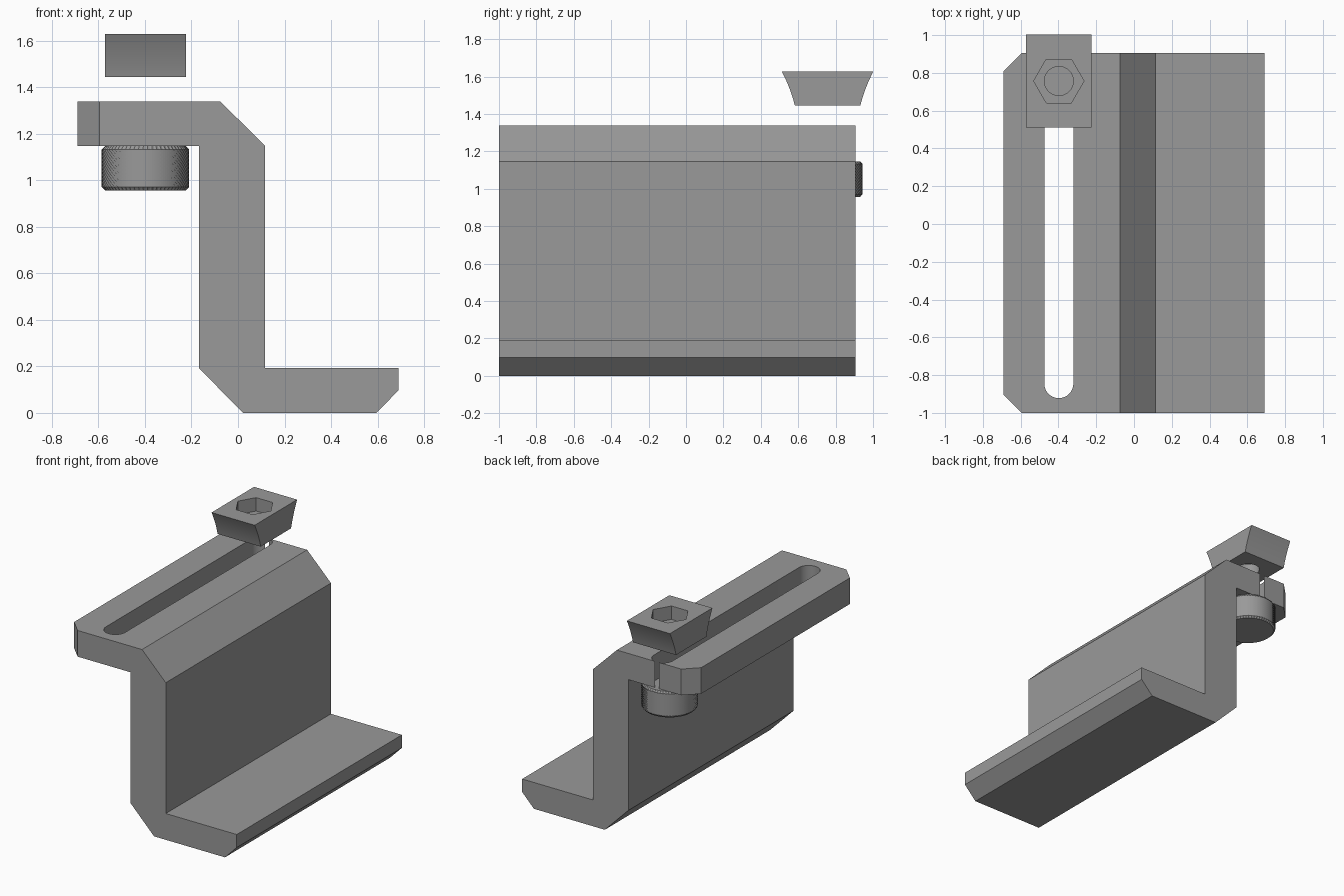
import bpy, bmesh, math
from mathutils import Vector

if "Cube" in bpy.data.objects:
    bpy.data.objects.remove(bpy.data.objects["Cube"])

grey = bpy.data.materials.new("metal grey")
grey.diffuse_color = (0.32, 0.32, 0.32, 1)
grey.use_nodes = True
grey.node_tree.nodes["Principled BSDF"].inputs["Base Color"].default_value = grey.diffuse_color


def prism(name, base, push):
    """Extrude a closed polygon along a vector."""
    bm = bmesh.new()
    face = bm.faces.new([bm.verts.new(p) for p in base])
    ext = bmesh.ops.extrude_face_region(bm, geom=[face])
    verts = [g for g in ext["geom"] if isinstance(g, bmesh.types.BMVert)]
    bmesh.ops.translate(bm, verts=verts, vec=Vector(push))
    bmesh.ops.recalc_face_normals(bm, faces=bm.faces)
    return finish(name, bm)


def finish(name, bm):
    me = bpy.data.meshes.new(name)
    bm.to_mesh(me)
    bm.free()
    me.materials.append(grey)
    ob = bpy.data.objects.new(name, me)
    bpy.context.collection.objects.link(ob)
    return ob


def circle(cx, cy, z, r, n, start=0.0, sweep=2 * math.pi, closed=True):
    steps = n if closed else n - 1
    return [(cx + r * math.cos(start + sweep * i / steps),
             cy + r * math.sin(start + sweep * i / steps), z) for i in range(n)]


def activate(ob):
    bpy.ops.object.select_all(action='DESELECT')
    ob.select_set(True)
    bpy.context.view_layer.objects.active = ob


def cut(ob, cutters):
    """Subtract the cutters, then discard them."""
    activate(ob)
    for c in cutters:
        m = ob.modifiers.new("cut", 'BOOLEAN')
        m.operation, m.solver, m.object = 'DIFFERENCE', 'EXACT', c
        bpy.ops.object.modifier_apply(modifier=m.name)
        bpy.data.objects.remove(c, do_unlink=True)


def smooth(ob, deg=30):
    activate(ob)
    bpy.ops.object.shade_smooth_by_angle(angle=math.radians(deg))


CX, CY = -0.398, 0.757          # fastener axis
Y0, Y1 = -1.0, 0.905            # bracket ends

# Z-shaped bracket
profile = [(-0.69, 1.338), (-0.075, 1.338), (0.117, 1.147), (0.117, 0.192),
           (0.69, 0.192), (0.69, 0.097), (0.595, 0), (0.022, 0),
           (-0.168, 0.192), (-0.168, 1.147), (-0.69, 1.147)]
bracket = prism("bracket", [(x, Y0, z) for x, z in profile], (0, Y1 - Y0, 0))

# Long rounded slot and the two clipped corners of the upper flange
slot = (circle(CX, 0.83, 1.0, 0.077, 17, 0, math.pi, False)
        + circle(CX, -0.845, 1.0, 0.077, 17, math.pi, math.pi, False))
cutters = [prism("slot_cutter", slot, (0, 0, 0.5))]
for y, s in ((Y0, 1), (Y1, -1)):
    tri = [(-0.69 - 0.1, y + s * 0.195, 1), (-0.595 + 0.1, y - s * 0.1, 1),
           (-0.79, y - s * 0.1, 1)]
    cutters.append(prism("corner_cutter", tri, (0, 0, 0.5)))
cut(bracket, cutters)
smooth(bracket)

# Flared nut with concave front and back
N = 10
side = []
for i in range(N + 1):
    t = i / N
    side.append((0.175 + 0.045 * t + 0.025 * t * t, 1.445 + 0.183 * t))
outline = ([(CX - 0.174, CY + h, z) for h, z in side]
           + [(CX - 0.174, CY - h, z) for h, z in reversed(side)])
nut = prism("flared_nut", outline, (0.348, 0, 0))
cut(nut, [prism("hex_cutter", circle(CX, CY, 1.53, 0.133, 6), (0, 0, 0.3)),
          prism("bore_cutter", circle(CX, CY, 1.3, 0.077, 32), (0, 0, 0.4))])
smooth(nut)

# Knurled thumb knob: rings of alternating peaks and valleys between bevelled caps
SEG, ROWS = 120, 20
bm = bmesh.new()
Z0, Z1, R, B = 0.957, 1.147, 0.188, 0.014
rings = [(Z0, R - B, 0)]
rings += [(Z0 + B + (Z1 - Z0 - 2 * B) * k / ROWS, R, 0.007) for k in range(ROWS + 1)]
rings += [(Z1, R - B, 0)]
loops = []
for k, (z, r, depth) in enumerate(rings):
    loops.append([bm.verts.new((CX + (r - depth * ((i + k) % 2)) * math.cos(2 * math.pi * i / SEG),
                                CY + (r - depth * ((i + k) % 2)) * math.sin(2 * math.pi * i / SEG), z))
                  for i in range(SEG)])
for a, b in zip(loops, loops[1:]):
    for i in range(SEG):
        j = (i + 1) % SEG
        bm.faces.new((a[i], a[j], b[j], b[i]))
bm.faces.new(loops[0][::-1])
bm.faces.new(loops[-1])
bmesh.ops.recalc_face_normals(bm, faces=bm.faces)
finish("knurled_knob", bm)
